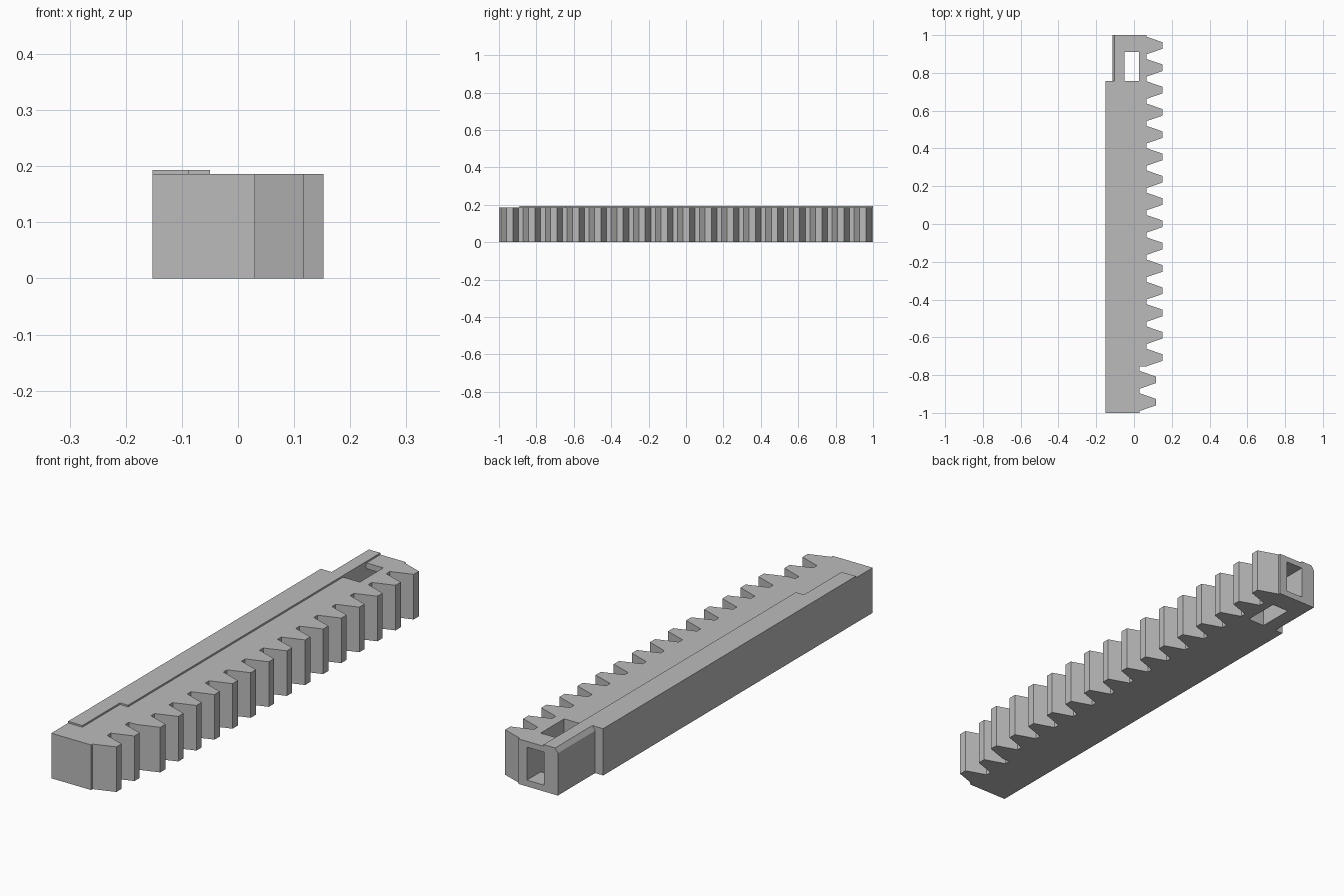
import bpy, bmesh

if "Cube" in bpy.data.objects:
    bpy.data.objects.remove(bpy.data.objects["Cube"])

grey = bpy.data.materials.new("plain grey")
grey.use_nodes = True
grey.diffuse_color = (0.5, 0.5, 0.5, 1)
grey.node_tree.nodes["Principled BSDF"].inputs["Base Color"].default_value = (0.5, 0.5, 0.5, 1)

HEIGHT, LIP_TOP = 0.186, 0.193
LEFT, NECK, LIP_EDGE = -0.152, -0.115, -0.05
SHOULDER = 0.757          # y where the neck begins
ROOT, DEPTH, SHIFT = 0.065, 0.087, 0.035
TEETH, PITCH, LAST = 17, 0.118, -0.943


def prism(name, outline, offset):
    """Extrude a flat outline of 3D points along an offset."""
    bm = bmesh.new()
    face = bm.faces.new([bm.verts.new(p) for p in outline])
    moved = bmesh.ops.extrude_face_region(bm, geom=[face])["geom"]
    bmesh.ops.translate(bm, vec=offset,
                        verts=[v for v in moved if isinstance(v, bmesh.types.BMVert)])
    bmesh.ops.recalc_face_normals(bm, faces=bm.faces)
    mesh = bpy.data.meshes.new(name)
    bm.to_mesh(mesh)
    bm.free()
    mesh.materials.append(grey)
    obj = bpy.data.objects.new(name, mesh)
    bpy.context.collection.objects.link(obj)
    return obj


def slab(name, outline, low, high):
    return prism(name, [(x, y, low) for x, y in outline], (0, 0, high - low))


def box(name, x0, x1, y0, y1, z0, z1):
    return slab(name, [(x0, y0), (x1, y0), (x1, y1), (x0, y1)], z0, z1)


def cut(target, cutter):
    cutter.hide_render = True
    mod = target.modifiers.new("cut", 'BOOLEAN')
    mod.operation, mod.solver, mod.object = 'DIFFERENCE', 'EXACT', cutter
    bpy.context.view_layer.objects.active = target
    bpy.ops.object.modifier_apply(modifier=mod.name)


# Toothed edge, front to back; the two front teeth are set in
edge = [(ROOT - SHIFT, -1)]
for i in range(TEETH):
    y = LAST + i * PITCH
    x = ROOT - (SHIFT if i < 2 else 0)
    if i == 2:
        edge += [(ROOT - SHIFT, y - 0.048)]
    edge += [(x, y - 0.047), (x + DEPTH, y - 0.017),
             (x + DEPTH, y + 0.017), (x, y + 0.047)]
edge.append((ROOT, 1))

# Rack body with a narrower neck at the back
body = slab("rack_body", edge + [(NECK, 1), (NECK, SHOULDER),
                                 (LEFT, SHOULDER), (LEFT, -1)], 0, HEIGHT)

# Thin raised lip along the plain side
lip = slab("raised_lip", [(LEFT, -0.89), (-0.087, -0.89), (-0.087, -0.645),
                          (LIP_EDGE, -0.645), (LIP_EDGE, 1), (NECK, 1),
                          (NECK, SHOULDER), (LEFT, SHOULDER)], HEIGHT, LIP_TOP)

# Window through the neck, and the opening in the back end
window = box("window_cutter", -0.052, 0.026, SHOULDER, 0.91, -0.1, 0.3)
opening = box("opening_cutter", -0.052, 0.026, SHOULDER + 0.001, 1.1, 0.026, 0.162)
# Sloped edge on the neck
bevel = prism("bevel_cutter", [(-0.116, SHOULDER, 0.173), (-0.1, SHOULDER, 0.197),
                               (-0.14, SHOULDER, 0.197), (-0.14, SHOULDER, 0.173)],
              (0, 0.3, 0))

for cutter in (window, opening, bevel):
    cut(body, cutter)
cut(lip, bevel)
for cutter in (window, opening, bevel):
    bpy.data.objects.remove(cutter)
